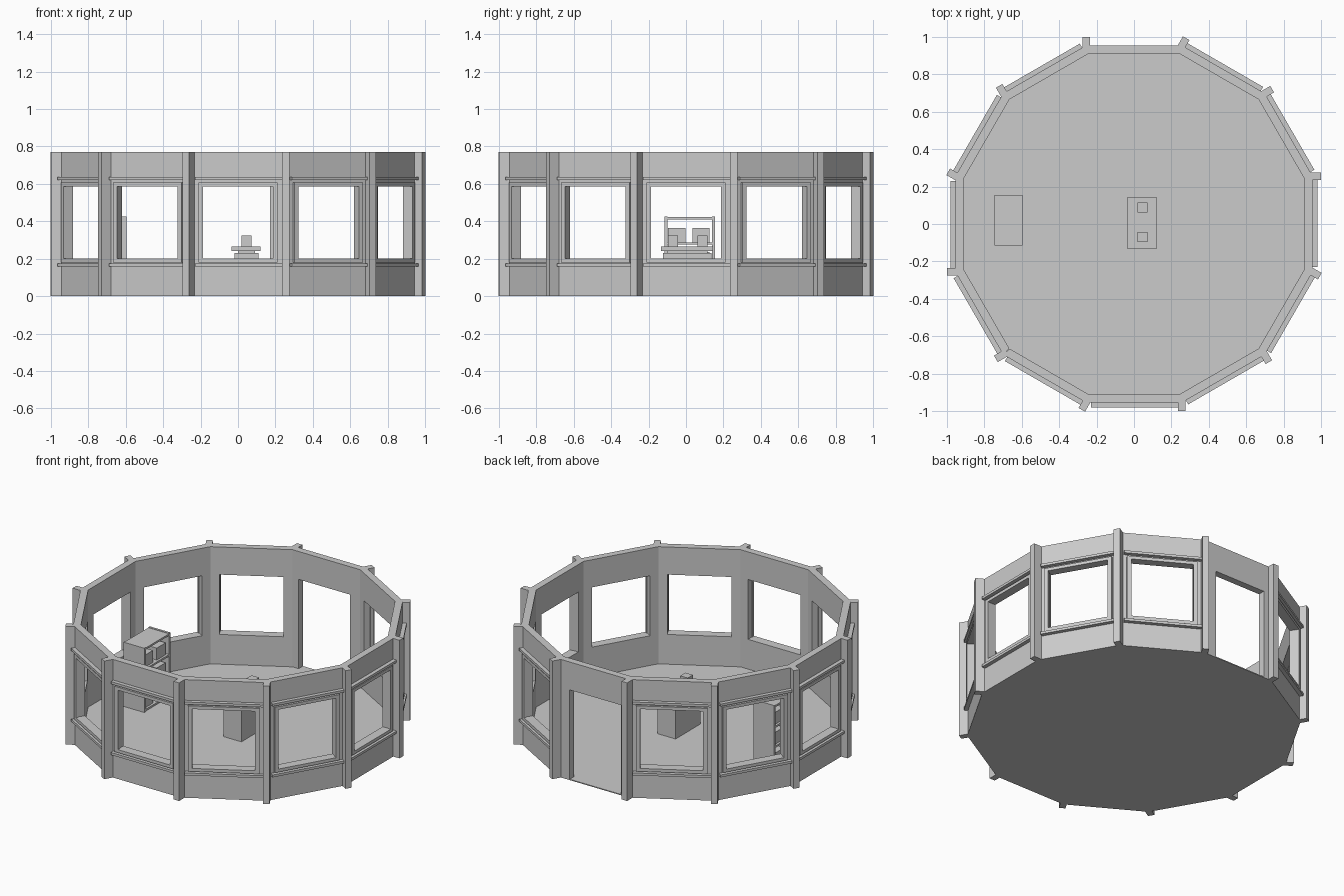
import bpy, bmesh, math
from mathutils import Matrix

cube = bpy.data.objects.get("Cube")
if cube:
    bpy.data.objects.remove(cube)

SIDES = 12
STEP = math.tau / SIDES
TAN = math.tan(STEP / 2)
INNER, OUTER, HEIGHT = 0.91, 0.955, 0.77

grey = bpy.data.materials.new("plain grey")
grey.use_nodes = True
grey.diffuse_color = (0.6, 0.6, 0.6, 1)
grey.node_tree.nodes["Principled BSDF"].inputs["Base Color"].default_value = (0.6, 0.6, 0.6, 1)


def finish(name, bm):
    bmesh.ops.recalc_face_normals(bm, faces=bm.faces)
    mesh = bpy.data.meshes.new(name)
    bm.to_mesh(mesh)
    bm.free()
    mesh.materials.append(grey)
    return place(name, mesh)


def place(name, mesh, angle=0):
    ob = bpy.data.objects.new(name, mesh)
    ob.rotation_euler.z = angle
    bpy.context.collection.objects.link(ob)
    return ob


def add_box(bm, x, y, z):
    spans = (x, y, z)
    mid = [(a + b) / 2 for a, b in spans]
    size = [b - a for a, b in spans]
    bmesh.ops.create_cube(bm, size=1, matrix=Matrix.Translation(mid) @ Matrix.Diagonal((*size, 1)))


def boxes(name, *spans):
    bm = bmesh.new()
    for s in spans:
        add_box(bm, *s)
    return finish(name, bm)


def wall(name, left, right, levels, hole_row):
    """Mitred wall panel facing +x, with one opening in the middle column."""
    bm = bmesh.new()
    grids = []
    for n in (OUTER, INNER):
        cols = (-n * TAN, left, right, n * TAN)
        grids.append([[bm.verts.new((n, t, z)) for t in cols] for z in levels])
    outer, inner = grids
    match = {a: b for ra, rb in zip(outer, inner) for a, b in zip(ra, rb)}
    for r in range(len(levels) - 1):
        for c in range(3):
            if (r, c) != (hole_row, 1):
                quad = [outer[r][c], outer[r][c + 1], outer[r + 1][c + 1], outer[r + 1][c]]
                bm.faces.new(quad)
                bm.faces.new([match[v] for v in quad])
    # close the rim and the reveal of the opening
    for e in [e for e in bm.edges if e.is_boundary and all(v in match for v in e.verts)]:
        a, b = e.verts
        bm.faces.new((a, b, match[b], match[a]))
    return finish(name, bm)


# Floor
bm = bmesh.new()
bmesh.ops.create_cone(bm, cap_ends=True, segments=SIDES, radius1=OUTER / math.cos(STEP / 2),
                      radius2=OUTER / math.cos(STEP / 2), depth=0.006,
                      matrix=Matrix.Translation((0, 0, 0.003)) @ Matrix.Rotation(STEP / 2, 4, "Z"))
finish("floor", bm)

# Master pieces for one side, all facing +x
window_wall = wall("window_wall", -0.19, 0.19, (0, 0.2, 0.59, HEIGHT), 1)
door_wall = wall("door_wall", -0.17, 0.2, (0, 0.588, HEIGHT), 0)
door_wall.rotation_euler.z = math.pi / 2
post = boxes("corner_post", ((0.93, 1.0), (0.235, 0.275), (0, HEIGHT)))
n = (0.95, 0.97)
frame = boxes("window_frame",
              (n, (-0.212, -0.187), (0.18, 0.607)), (n, (0.187, 0.212), (0.18, 0.607)),
              (n, (-0.187, 0.187), (0.18, 0.2)), (n, (-0.187, 0.187), (0.587, 0.607)))
rails = boxes("window_rails", *[((0.94, 0.98), (-0.231, 0.235), z)
                                for z in ((0.158, 0.174), (0.62, 0.636))])

# Repeat around the ring; the back side has the doorway
for i in range(1, SIDES):
    angle = i * STEP
    place("corner_post", post.data, angle)
    if i != SIDES // 4:
        for ob in (window_wall, frame, rails):
            place(ob.name, ob.data, angle)

# Desk with overhanging top and two small blocks on it
boxes("desk_body", ((-0.02, 0.11), (-0.122, 0.136), (0, 0.23)))
boxes("desk_neck", ((0.0, 0.09), (-0.1, 0.115), (0.23, 0.242)))
boxes("desk_top", ((-0.035, 0.12), (-0.133, 0.145), (0.24, 0.264)))
for y in (-0.07, 0.088):
    boxes("desk_block", ((0.018, 0.072), (y - 0.027, y + 0.027), (0.264, 0.325)))

# Open shelf unit with solid ends and pairs of boxes
sx = (-0.745, -0.595)
boxes("shelf_ends", (sx, (-0.115, -0.1), (0, 0.425)), (sx, (0.14, 0.155), (0, 0.425)))
for z in (0.01, 0.145, 0.275, 0.41):
    boxes("shelf_board", (sx, (-0.1, 0.14), (z, z + 0.012)))
    if z < 0.4:
        for y in (-0.05, 0.08):
            boxes("shelf_box", ((-0.73, -0.61), (y - 0.046, y + 0.046), (z + 0.012, z + 0.09)))
